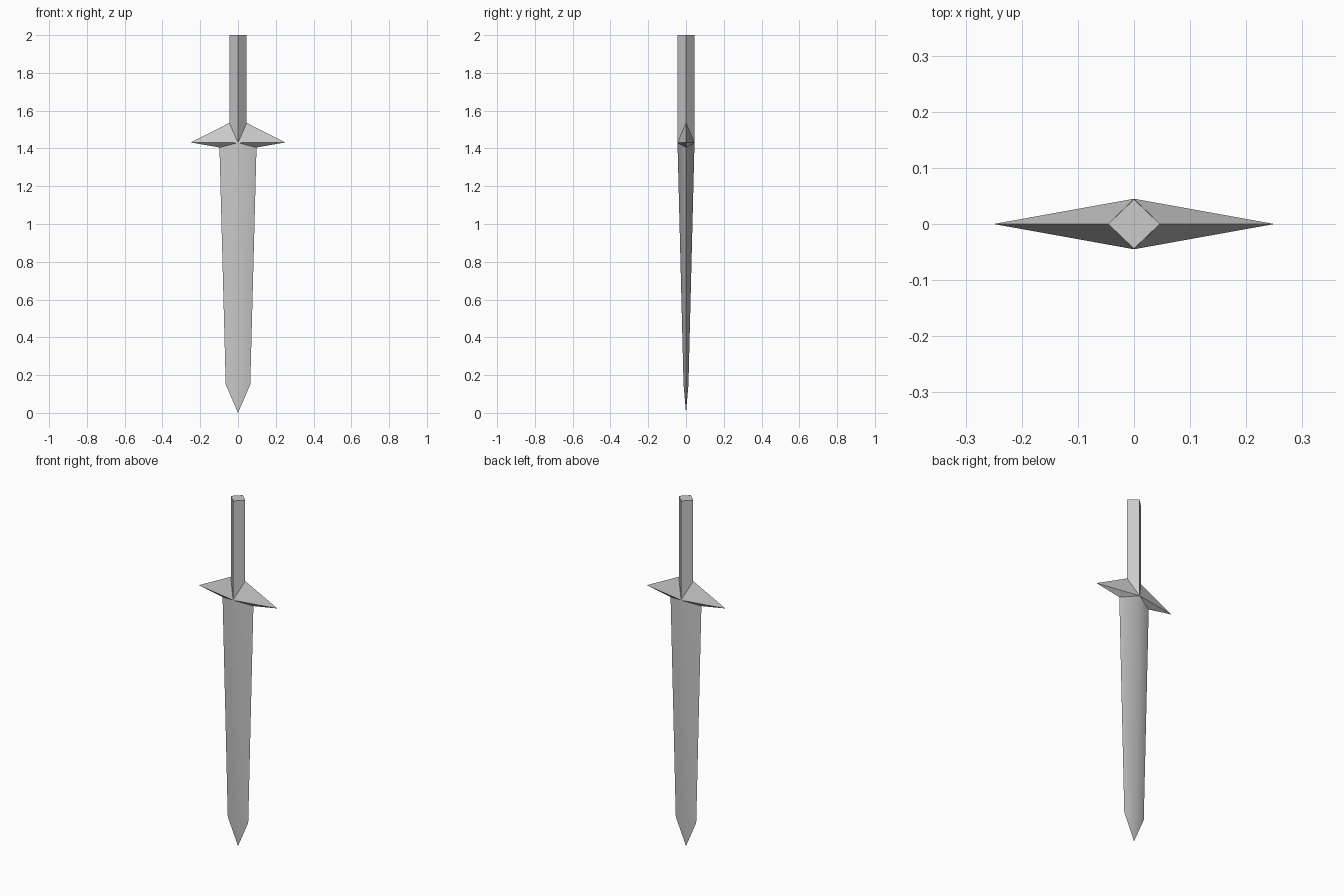
import bpy
import math

if "Cube" in bpy.data.objects:
    bpy.data.objects.remove(bpy.data.objects["Cube"])

steel = bpy.data.materials.new("grey steel")
steel.diffuse_color = (0.6, 0.6, 0.6, 1)
steel.use_nodes = True
steel.node_tree.nodes["Principled BSDF"].inputs["Base Color"].default_value = steel.diffuse_color


def make_part(name, verts, faces, angle):
    mesh = bpy.data.meshes.new(name)
    mesh.from_pydata(verts, [], faces)
    mesh.materials.append(steel)
    obj = bpy.data.objects.new(name, mesh)
    bpy.context.collection.objects.link(obj)
    bpy.ops.object.select_all(action='DESELECT')
    obj.select_set(True)
    bpy.context.view_layer.objects.active = obj
    # consistent outward normals
    bpy.ops.object.mode_set(mode='EDIT')
    bpy.ops.mesh.select_all(action='SELECT')
    bpy.ops.mesh.normals_make_consistent(inside=False)
    bpy.ops.object.mode_set(mode='OBJECT')
    bpy.ops.object.shade_smooth_by_angle(angle=math.radians(angle))
    return obj


def diamond(hx, hy, z_side, z_ridge):
    """Four-cornered ring: right, back, left, front."""
    return [(hx, 0, z_side), (0, hy, z_ridge), (-hx, 0, z_side), (0, -hy, z_ridge)]


def bridge(a, b):
    return [(a + i, a + (i + 1) % 4, b + (i + 1) % 4, b + i) for i in range(4)]


# Blade: tapering diamond section ending in a point
blade = diamond(0.098, 0.045, 1.405, 1.43) + diamond(0.065, 0.013, 0.15, 0.15) + [(0, 0, 0)]
make_part("blade", blade,
          bridge(0, 4) + [(4 + i, 4 + (i + 1) % 4, 8) for i in range(4)], 60)

# Grip: diamond bar whose front and back ridges run down to the blade
grip = diamond(0.046, 0.044, 2.0, 2.0) + diamond(0.046, 0.044, 1.535, 1.43)
make_part("grip", grip, bridge(0, 4) + [(0, 1, 2, 3)], 60)

# Crossguard: two mirrored pointed arms
for side, name in ((1, "guard_right"), (-1, "guard_left")):
    arm = [(side * 0.25, 0, 1.432), (side * 0.046, 0, 1.535), (0, -0.045, 1.43),
           (0, 0.045, 1.43), (side * 0.098, 0, 1.405)]
    make_part(name, arm, [(0, 1, 2), (0, 3, 1), (0, 2, 4), (0, 4, 3), (1, 3, 4, 2)], 50)
